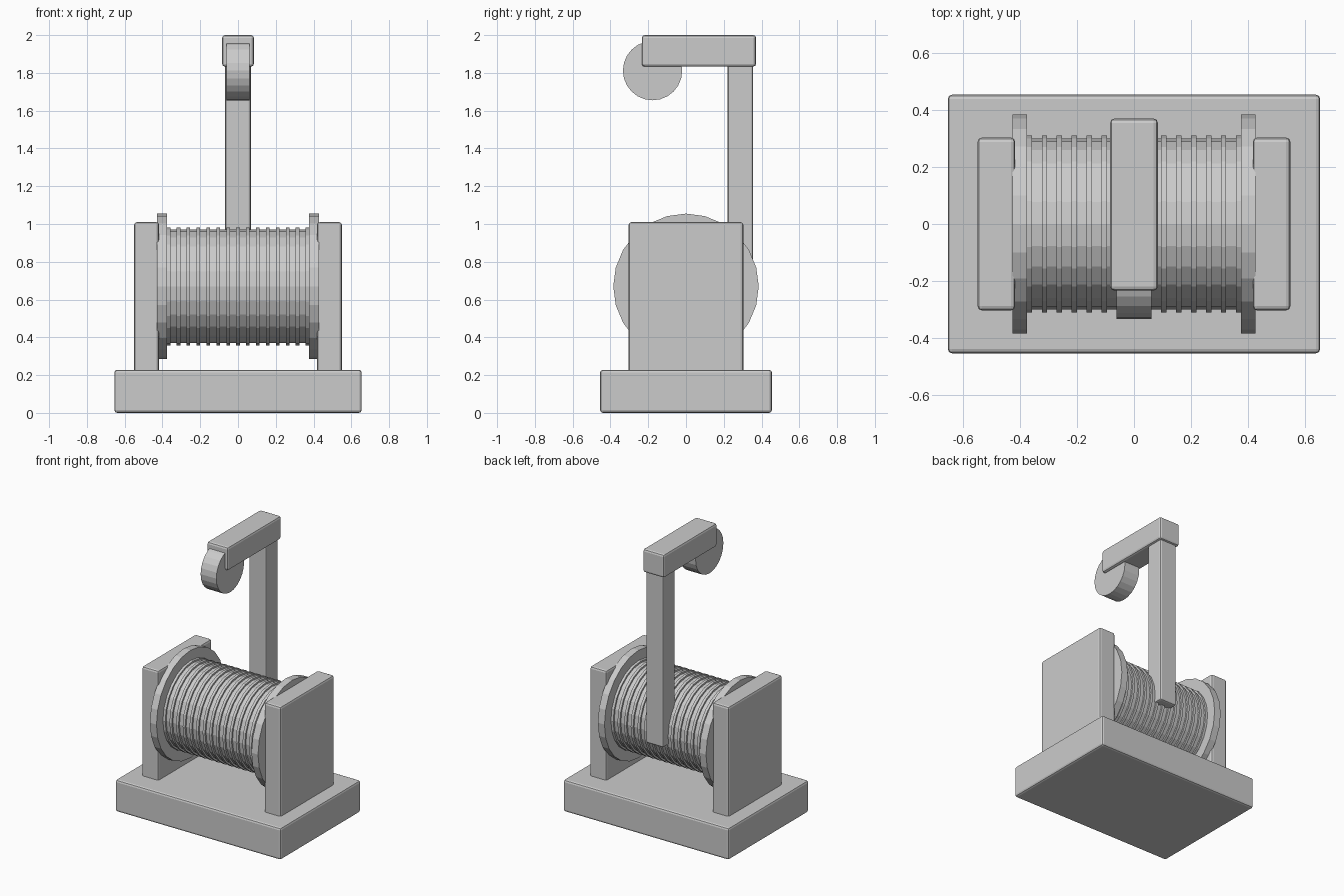
import bpy, bmesh
from math import pi, cos, sin

if "Cube" in bpy.data.objects:
    bpy.data.objects.remove(bpy.data.objects["Cube"])


def finish(name, bm):
    bmesh.ops.recalc_face_normals(bm, faces=bm.faces)
    mesh = bpy.data.meshes.new(name)
    bm.to_mesh(mesh)
    bm.free()
    obj = bpy.data.objects.new(name, mesh)
    bpy.context.collection.objects.link(obj)
    return obj


def box(name, lo, hi, bevel=0.015):
    bm = bmesh.new()
    bmesh.ops.create_cube(bm, size=1)
    for v in bm.verts:
        v.co = [(a + b) / 2 + c * (b - a) for a, b, c in zip(lo, hi, v.co)]
    obj = finish(name, bm)
    mod = obj.modifiers.new("soft_edges", 'BEVEL')
    mod.width, mod.segments = bevel, 2
    return obj


def lathe(name, profile, y, z, sides=24):
    """Faceted solid turned about the x axis from (x, radius) points."""
    bm = bmesh.new()
    rings = []
    for x, r in profile:
        rings.append([bm.verts.new((x, y + r * sin(2 * pi * i / sides),
                                    z + r * cos(2 * pi * i / sides)))
                      for i in range(sides)])
    for a, b in zip(rings, rings[1:]):
        for i in range(sides):
            j = (i + 1) % sides
            bm.faces.new((a[i], a[j], b[j], b[i]))
    bm.faces.new(rings[0])
    bm.faces.new(rings[-1])
    return finish(name, bm)


# Base slab and the two side cheeks
box("base", (-0.655, -0.455, 0), (0.655, 0.455, 0.228))
for side, x in (("left", -0.484), ("right", 0.484)):
    box(side + "_cheek", (x - 0.066, -0.304, 0.2), (x + 0.066, 0.304, 1.01))

# Drum with end flanges and evenly spaced rope ridges
AXIS = 0.67
lathe("drum", [(-0.4, 0.3), (0.4, 0.3)], 0, AXIS)
for side, x in (("left", -0.402), ("right", 0.402)):
    lathe(side + "_flange", [(x - 0.026, 0.385), (x + 0.026, 0.385)], 0, AXIS)
for k in range(-7, 8):
    x = k * 0.0525
    lathe(f"rope_ridge_{k + 8}", [(x - 0.0095, 0.312), (x + 0.0095, 0.312)], 0, AXIS)

# Rear post, overhead arm and pulley wheel
box("post", (-0.068, 0.221, 0.61), (0.068, 0.356, 1.85), 0.012)
box("arm", (-0.084, -0.234, 1.833), (0.084, 0.371, 2.0))
lathe("pulley", [(-0.062, 0.157), (0.062, 0.157)], -0.177, 1.812)
